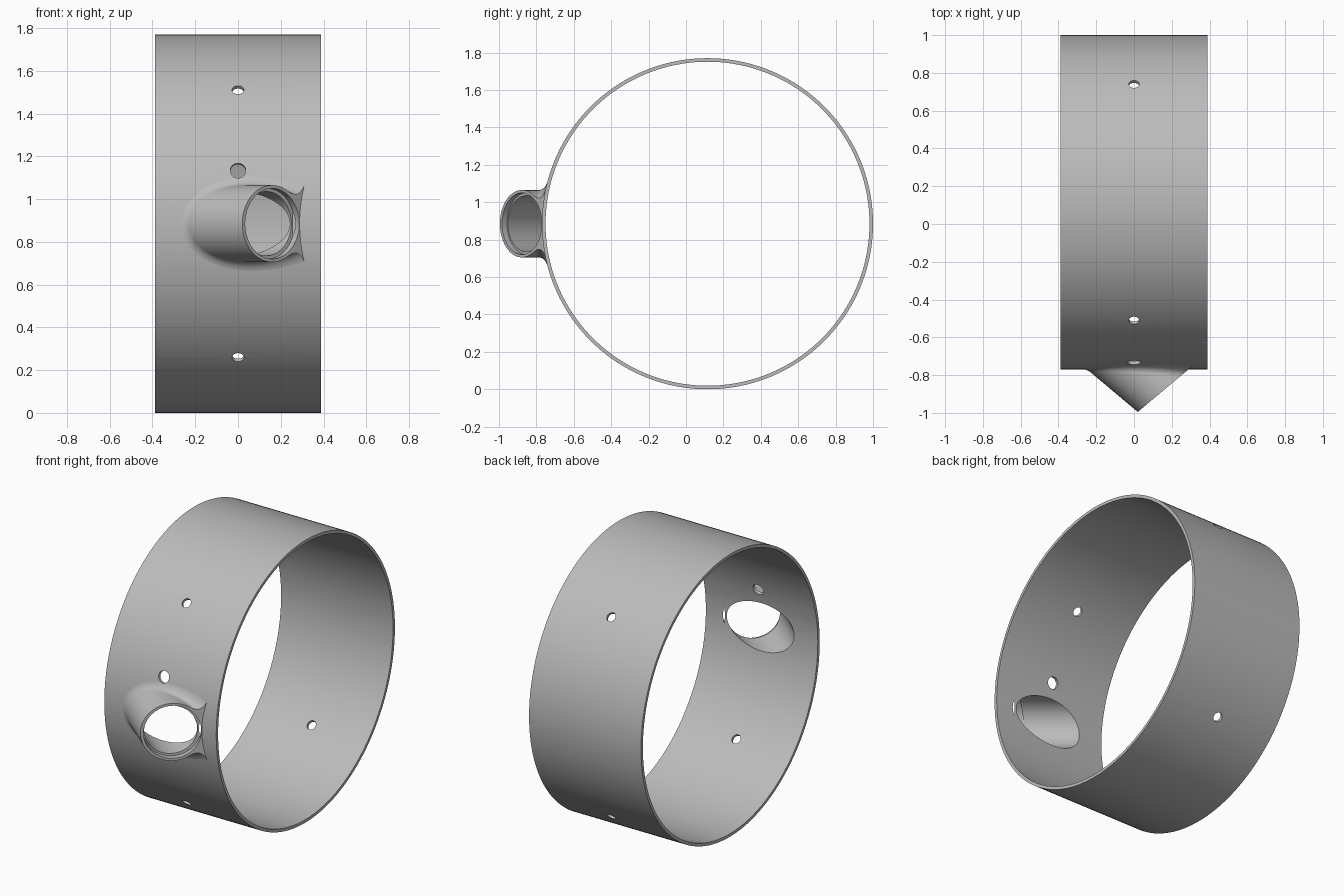
import bpy, bmesh, math
from mathutils import Vector, Matrix

if "Cube" in bpy.data.objects:
    bpy.data.objects.remove(bpy.data.objects["Cube"])

CY, CZ, R_OUT, R_IN, HALF_W = 0.115, 0.885, 0.885, 0.866, 0.388
CENTRE = Vector((0, CY, CZ))
TILT = math.radians(40)
AXIS = Vector((math.cos(TILT), -math.sin(TILT), 0))      # spout direction
SIDE = Vector((-math.sin(TILT), -math.cos(TILT), 0))     # outward side of spout
UP = Vector((0, 0, 1))
TIP = Vector((0.02, -0.995, CZ))                         # outermost point of mouth
FACE_N = Vector((math.sin(TILT), -math.cos(TILT), 0))    # mouth plane normal
SPOUT_R, FILLET = 0.18, 0.07
ORIGIN = TIP - SIDE * SPOUT_R                            # on the spout axis

grey = bpy.data.materials.new("plain_grey")
grey.diffuse_color = (0.5, 0.5, 0.5, 1)
grey.use_nodes = True
grey.node_tree.nodes["Principled BSDF"].inputs["Base Color"].default_value = grey.diffuse_color


def add_object(name, bm):
    bmesh.ops.recalc_face_normals(bm, faces=bm.faces[:])
    me = bpy.data.meshes.new(name)
    bm.to_mesh(me)
    bm.free()
    ob = bpy.data.objects.new(name, me)
    bpy.context.collection.objects.link(ob)
    return ob


def rod(name, a, b, radius, segs):
    """Cylinder from a to b."""
    d = b - a
    m = Matrix.Translation((a + b) / 2) @ d.to_track_quat('Z', 'Y').to_matrix().to_4x4()
    bm = bmesh.new()
    bmesh.ops.create_cone(bm, cap_ends=True, segments=segs, radius1=radius,
                          radius2=radius, depth=d.length, matrix=m)
    return add_object(name, bm)


def combine(target, other, op):
    bpy.context.view_layer.objects.active = target
    mod = target.modifiers.new("bool", 'BOOLEAN')
    mod.object, mod.operation, mod.solver = other, op, 'EXACT'
    bpy.ops.object.modifier_apply(modifier=mod.name)
    bpy.data.objects.remove(other)


def ring_radial(p):
    return Vector((0, p.y - CY, p.z - CZ))


def spout_profile(phi):
    """Spout wall, fillet onto the band, then a skirt sunk inside the band."""
    e = SIDE * math.cos(phi) + UP * math.sin(phi)
    base = ORIGIN + e * SPOUT_R
    r, d = ring_radial(base), Vector((0, AXIS.y, 0))
    a, b, c = d.dot(d), 2 * r.dot(d), r.dot(r) - R_OUT ** 2
    p1 = base + AXIS * ((-b + math.sqrt(b * b - 4 * a * c)) / (2 * a))
    n = ring_radial(p1).normalized()
    f = FILLET * math.tan(e.angle(n) / 2)
    p0 = p1 + AXIS * f
    p2 = p1 + (e - n * e.dot(n)).normalized() * f
    rad = ring_radial(p2)
    p2 += rad.normalized() * (R_OUT - 0.001 - rad.length)
    pts = [base + AXIS * 0.8]
    for i in range(11):
        t = i / 10
        pts.append(p0 * (1 - t) ** 2 + p1 * 2 * t * (1 - t) + p2 * t * t)
    pts.append(p2 - ring_radial(p2) * 0.15)
    return pts


# Spout with blended foot, trimmed by the mouth plane
N = 96
bm = bmesh.new()
cols = [[bm.verts.new(p) for p in spout_profile(2 * math.pi * i / N)] for i in range(N)]
for i in range(N):
    a, b = cols[i], cols[(i + 1) % N]
    for k in range(len(a) - 1):
        bm.faces.new((a[k], a[k + 1], b[k + 1], b[k]))
for k, mid in ((0, ORIGIN + AXIS * 0.8), (-1, Vector((0, -0.5, CZ)))):
    c = bm.verts.new(mid)
    for i in range(N):
        bm.faces.new((cols[i][k], cols[(i + 1) % N][k], c))
bmesh.ops.bisect_plane(bm, geom=bm.verts[:] + bm.edges[:] + bm.faces[:],
                       plane_co=TIP, plane_no=FACE_N, clear_outer=True)
bmesh.ops.holes_fill(bm, edges=[e for e in bm.edges if e.is_boundary], sides=0)
spout = add_object("spout", bm)

# Solid band, joined with the spout, then hollowed
band = rod("band_with_spout", CENTRE - Vector((HALF_W, 0, 0)),
           CENTRE + Vector((HALF_W, 0, 0)), R_OUT, 160)
combine(band, spout, 'UNION')
combine(band, rod("inner_cutter", CENTRE - Vector((1, 0, 0)),
                  CENTRE + Vector((1, 0, 0)), R_IN, 160), 'DIFFERENCE')

# Spout bore and the wider step at its mouth
combine(band, rod("bore_cutter", ORIGIN - AXIS * 0.6, ORIGIN + AXIS * 0.6, 0.15, 96), 'DIFFERENCE')
face_mid = ORIGIN + AXIS * ((TIP - ORIGIN).dot(FACE_N) / AXIS.dot(FACE_N))
combine(band, rod("step_cutter", face_mid - FACE_N * 0.035, face_mid + FACE_N * 0.3,
                  0.165, 96), 'DIFFERENCE')

# Small radial holes: four on the diagonals and one above the spout
for deg, radius in ((45, 0.028), (135, 0.028), (225, 0.028), (315, 0.028), (163.7, 0.036)):
    d = Vector((0, math.cos(math.radians(deg)), math.sin(math.radians(deg))))
    combine(band, rod("hole_cutter", CENTRE + d * 0.7, CENTRE + d * 1.1, radius, 32), 'DIFFERENCE')

band.data.materials.clear()
band.data.materials.append(grey)
for p in band.data.polygons:
    p.material_index = 0
bpy.ops.object.select_all(action='DESELECT')
band.select_set(True)
bpy.context.view_layer.objects.active = band
bpy.ops.object.shade_smooth_by_angle(angle=math.radians(30))
wn = band.modifiers.new("weighted_normals", 'WEIGHTED_NORMAL')
wn.keep_sharp = True
